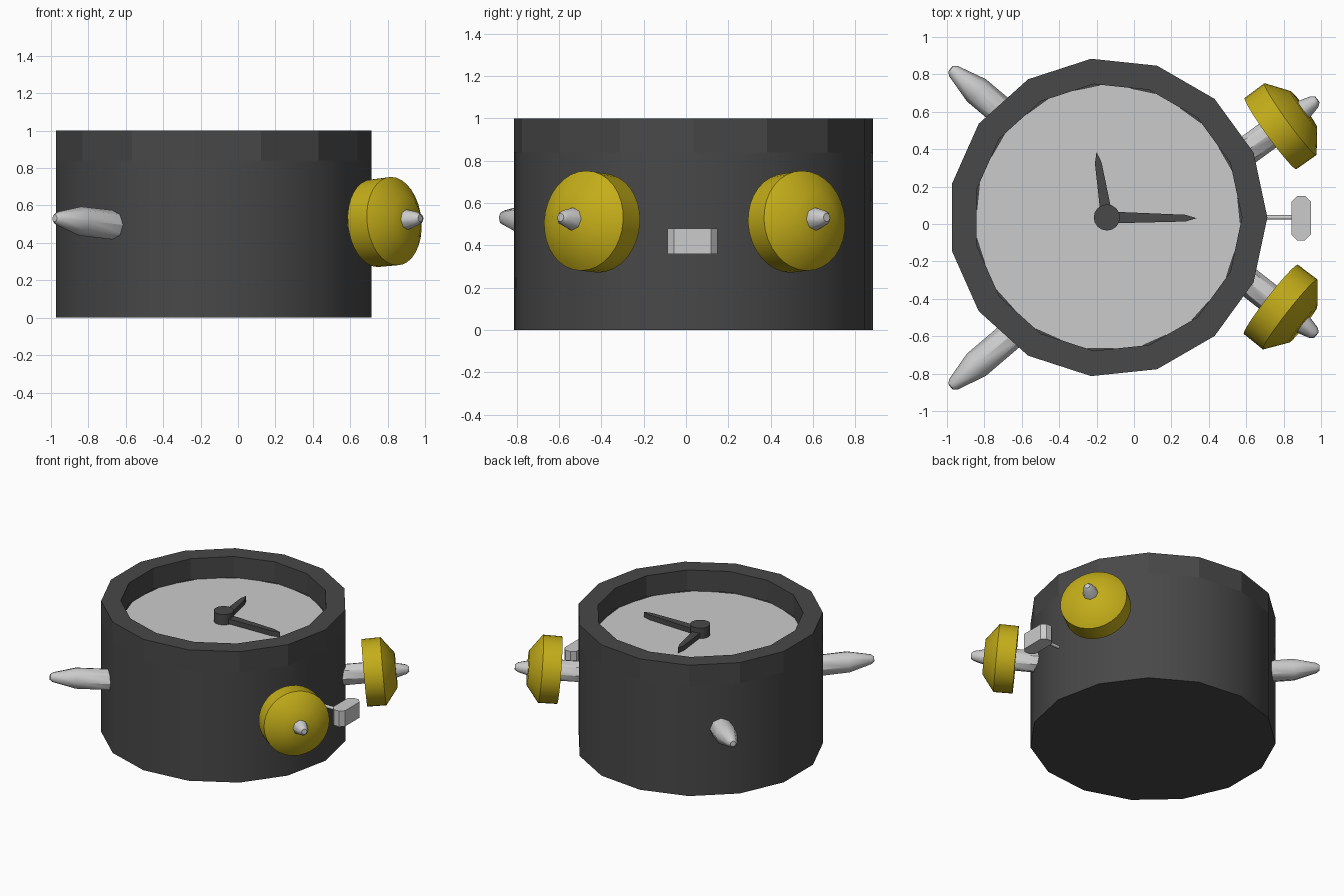
import bpy, bmesh
from math import cos, sin, pi, radians
from mathutils import Vector

if "Cube" in bpy.data.objects:
    bpy.data.objects.remove(bpy.data.objects["Cube"])

CX, CY = -0.14, 0.035      # clock axis
DIAL_Z = 0.84


def material(name, rgb):
    m = bpy.data.materials.new(name)
    m.diffuse_color = (*rgb, 1)
    m.use_nodes = True
    m.node_tree.nodes["Principled BSDF"].inputs["Base Color"].default_value = m.diffuse_color
    return m


dark = material("dark_grey", (0.065, 0.065, 0.065))
gold = material("gold", (0.55, 0.42, 0.01))


def finish(bm, name, mat=None, smooth=None):
    bmesh.ops.recalc_face_normals(bm, faces=bm.faces)
    me = bpy.data.meshes.new(name)
    bm.to_mesh(me)
    bm.free()
    ob = bpy.data.objects.new(name, me)
    bpy.context.collection.objects.link(ob)
    if mat:
        me.materials.append(mat)
    if smooth:
        bpy.ops.object.select_all(action='DESELECT')
        ob.select_set(True)
        bpy.context.view_layer.objects.active = ob
        bpy.ops.object.shade_smooth_by_angle(angle=radians(smooth))
    return ob


def lathe(name, profile, sides, origin=(CX, CY, 0), axis=(0, 0, 1), mat=None,
          smooth=None, caps=(True, True), closed=False):
    """Revolve (radius, height) points; capped at the ends or closed as a ring."""
    bm = bmesh.new()
    rings = [[bm.verts.new((r * cos(2 * pi * i / sides), r * sin(2 * pi * i / sides), z))
              for i in range(sides)] for r, z in profile]
    pairs = list(zip(rings, rings[1:]))
    if closed:
        pairs.append((rings[-1], rings[0]))
    for a, b in pairs:
        for i in range(sides):
            j = (i + 1) % sides
            bm.faces.new((a[i], a[j], b[j], b[i]))
    if not closed:
        for ring, cap in zip((rings[0], rings[-1]), caps):
            if cap:
                bm.faces.new(ring)
    ob = finish(bm, name, mat, smooth)
    ob.location = origin
    axis = Vector(axis)
    if axis.z < 0.99:
        ob.rotation_mode = 'QUATERNION'
        ob.rotation_quaternion = axis.to_track_quat('Z', 'Y')
    return ob


def plate(name, outline, z0, z1, origin, angle=0, mat=None):
    """Flat outline in plan, extruded from z0 to z1."""
    bm = bmesh.new()
    face = bm.faces.new([bm.verts.new((x, y, z0)) for x, y in outline])
    ext = bmesh.ops.extrude_face_region(bm, geom=[face])
    verts = [v for v in ext["geom"] if isinstance(v, bmesh.types.BMVert)]
    bmesh.ops.translate(bm, verts=verts, vec=(0, 0, z1 - z0))
    ob = finish(bm, name, mat)
    ob.location = (*origin, 0)
    ob.rotation_euler.z = radians(angle)
    return ob


# Drum body, raised rim and dial
R, r = 0.853, 0.717
lathe("body", [(R, 0), (R, DIAL_Z)], 15, mat=dark, smooth=30, caps=(True, False))
lathe("rim", [(R, DIAL_Z), (R, 1), (r, 1), (r, DIAL_Z)], 15, mat=dark, closed=True)
bm = bmesh.new()
bmesh.ops.create_circle(bm, cap_ends=True, segments=15, radius=r)
dial = finish(bm, "dial")
for p in dial.data.polygons:
    if p.normal.z < 0:
        dial.data.flip_normals()
dial.location = (CX, CY, DIAL_Z)

# Hub and hands
lathe("hub", [(0.07, DIAL_Z), (0.07, 0.92)], 16, origin=(-0.145, CY, 0), mat=dark, smooth=30)
for name, length, angle in (("hour_hand", 0.355, 99), ("minute_hand", 0.48, -0.5)):
    s = length - 0.06
    plate(name, [(0, -0.032), (s, -0.018), (length, 0), (s, 0.018), (0, 0.032)],
          0.845, 0.883, (-0.145, CY), angle, dark)

# Tapered pins: two feet on the left, two bell posts with bells on the right
PIN = [(0.078, -0.5), (0.078, -0.18), (0.036, -0.02), (0.02, 0)]
BELL = [(0.235, -0.31), (0.237, -0.178), (0.122, -0.09)]
TILT = radians(5)
for name, tip, angle, has_bell in (
        ("back_foot", (-0.98, 0.83), 140, False),
        ("front_foot", (-0.98, -0.87), 220.5, False),
        ("back_bell", (0.98, 0.665), 36, True),
        ("front_bell", (0.975, -0.593), -38, True)):
    a = radians(angle)
    axis = (cos(a) * cos(TILT), sin(a) * cos(TILT), sin(TILT))
    origin = (*tip, 0.532)
    lathe(name + "_post" if has_bell else name, PIN, 8, origin, axis, smooth=44)
    if has_bell:
        lathe(name, BELL, 32, origin, axis, gold, smooth=45)

# Winding key
lathe("key_stem", [(0.012, 0), (0.012, 0.2)], 8, (0.68, CY, 0.42), (1, 0, 0), smooth=46)
hx, hy, c = 0.052, 0.118, 0.03
plate("key_plate", [(hx, hy - c), (hx - c, hy), (c - hx, hy), (-hx, hy - c),
                    (-hx, c - hy), (c - hx, -hy), (hx - c, -hy), (hx, c - hy)],
      0.36, 0.48, (0.893, 0.031))
